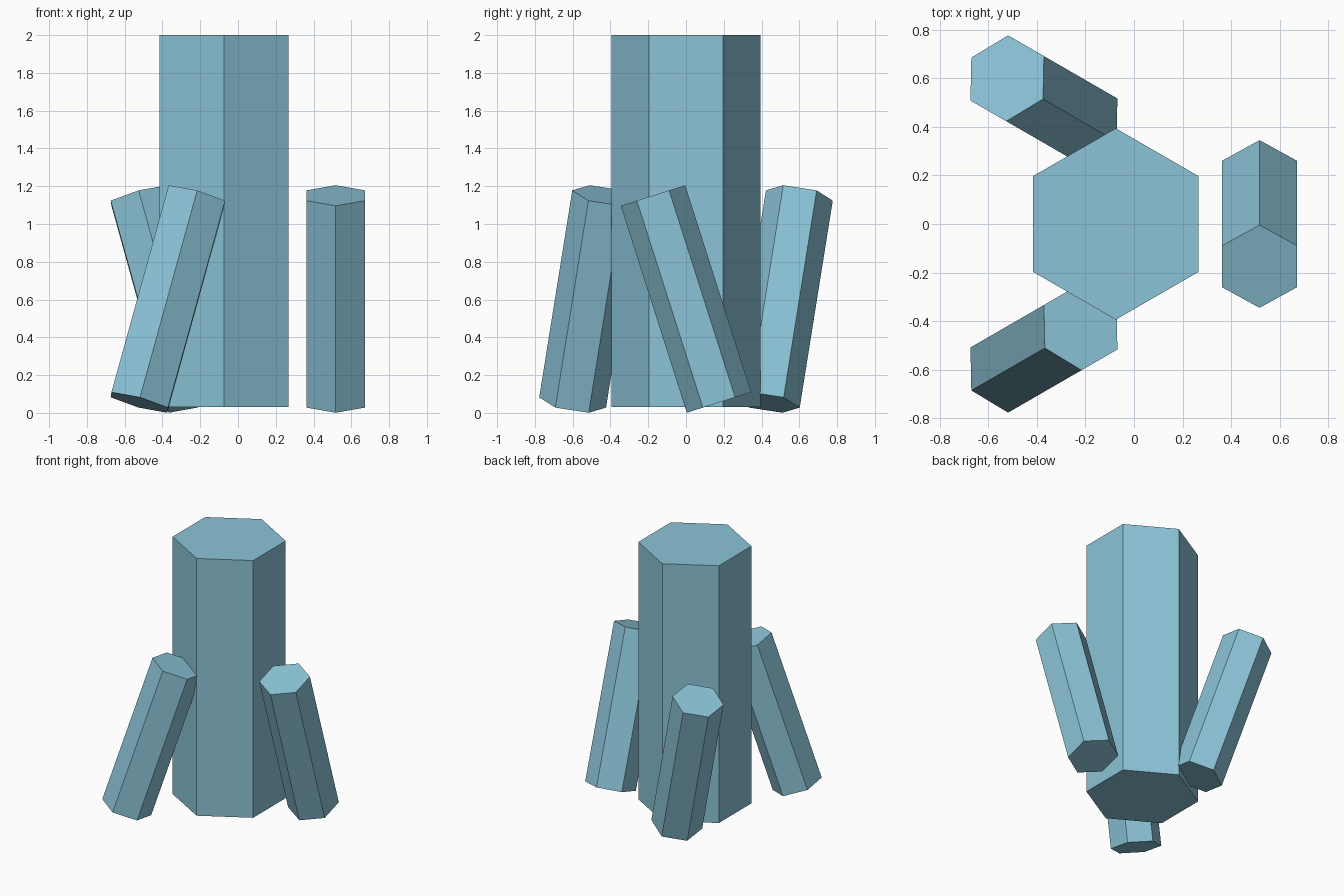
import bpy
from math import radians, sin, cos
from mathutils import Matrix, Vector

if "Cube" in bpy.data.objects:
    bpy.data.objects.remove(bpy.data.objects["Cube"], do_unlink=True)

# Pale blue crystal material
color = (0.26, 0.55, 0.68, 1.0)
crystal = bpy.data.materials.new("pale_blue_crystal")
crystal.use_nodes = True
crystal.diffuse_color = color
crystal.node_tree.nodes["Principled BSDF"].inputs["Base Color"].default_value = color


def hex_prism(name, radius, length, center, rotation):
    """Flat-faced hexagonal prism with corners along its local y."""
    bpy.ops.mesh.primitive_cylinder_add(vertices=6, radius=radius, depth=length)
    obj = bpy.context.object
    obj.name = name
    obj.data.materials.append(crystal)
    obj.matrix_world = Matrix.Translation(center) @ rotation
    return obj


# Tall central column
axis = Vector((-0.075, 0, 0))
hex_prism("central_column", 0.394, 1.97, axis + Vector((0, 0, 1.015)), Matrix())

# Three leaning crystals spaced evenly around the column
tilt = Matrix.Rotation(radians(17.7), 4, "X")
for name, degrees in (("left_crystal", 0),
                      ("back_right_crystal", 120),
                      ("front_right_crystal", 240)):
    angle = radians(degrees)
    center = axis + Vector((0.592 * cos(angle), 0.592 * sin(angle), 0.603))
    turn = Matrix.Rotation(-angle, 4, "Z")
    hex_prism(name, 0.179, 1.15, center, turn @ tilt)
